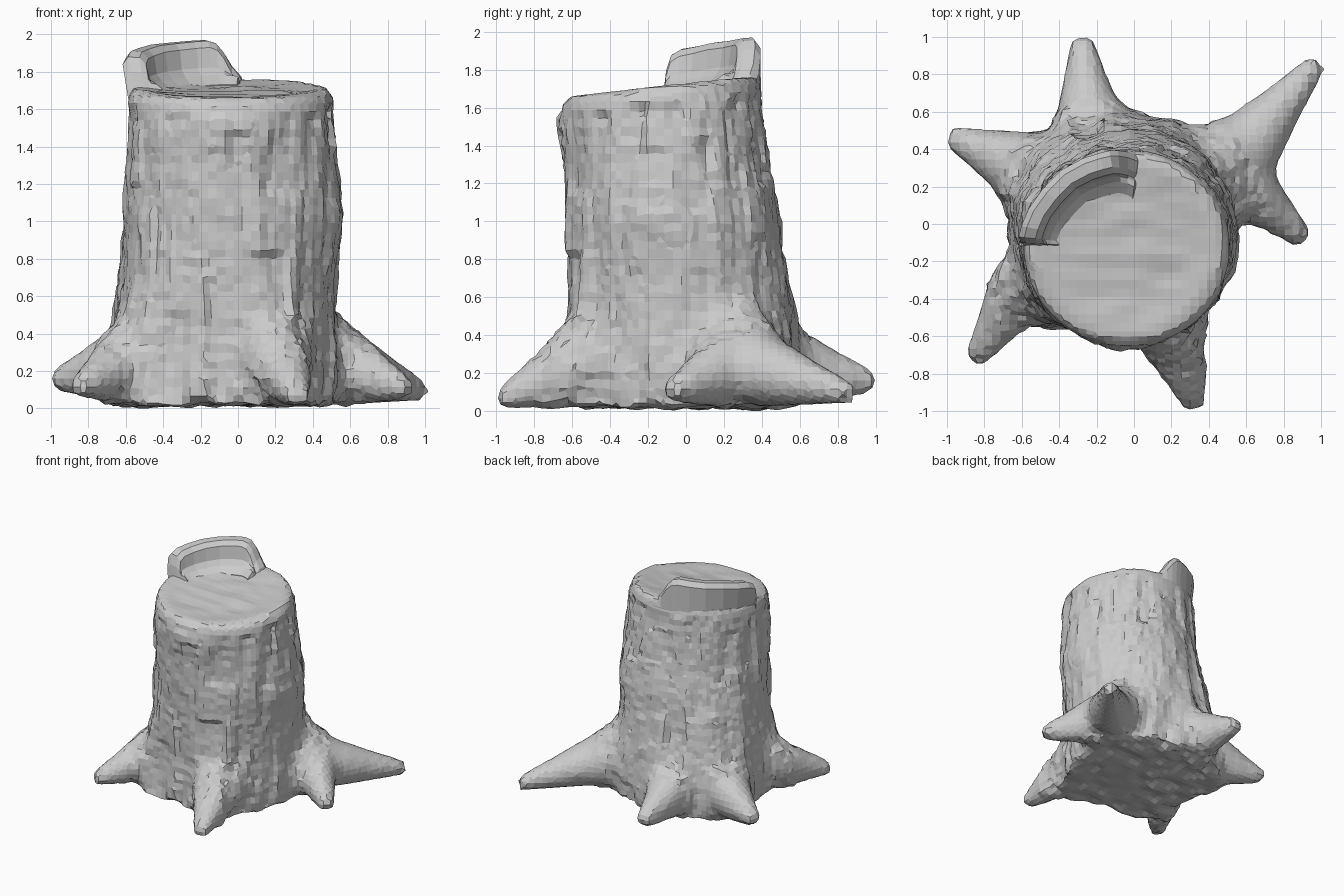
import bpy, bmesh, math, random
from mathutils import Vector, noise

if "Cube" in bpy.data.objects:
    bpy.data.objects.remove(bpy.data.objects["Cube"])

random.seed(4)


def make(name, bm):
    bmesh.ops.recalc_face_normals(bm, faces=bm.faces)
    me = bpy.data.meshes.new(name)
    bm.to_mesh(me)
    bm.free()
    ob = bpy.data.objects.new(name, me)
    bpy.context.collection.objects.link(ob)
    return ob


def loft(bm, rings):
    """Skin a list of closed point loops and cap both ends."""
    loops = [[bm.verts.new(p) for p in r] for r in rings]
    n = len(loops[0])
    for a, b in zip(loops, loops[1:]):
        for i in range(n):
            j = (i + 1) % n
            bm.faces.new((a[i], a[j], b[j], b[i]))
    bm.faces.new(loops[0][::-1])
    bm.faces.new(loops[-1])


def top_z(x, y):
    return 1.725 + 0.115 * y


# root flares on the trunk: angle in degrees, reach
FLARES = [(98, .12), (128, .13), (157, .19), (190, .06), (222, .17), (293, .14), (60, .09), (30, .08)]


def flare(th, z):
    fall = max(0, 1 - z / 1.15) ** 1.5
    s = 0
    for a, amp in FLARES:
        d = (th - math.radians(a) + math.pi) % (2 * math.pi) - math.pi
        s += amp * math.exp(-(d / .3) ** 2)
    return s * fall


# trunk: z, centre x, centre y, radius x, radius y
PROFILE = [(.02, -.04, -.04, .55, .56), (.2, -.04, -.03, .58, .585), (.45, -.05, -.03, .58, .575),
           (.7, -.04, -.05, .58, .565), (1.0, -.025, -.07, .59, .57), (1.3, -.03, -.1, .57, .545),
           (1.55, -.035, -.125, .555, .535), (1.68, -.04, -.13, .55, .525), (1.73, -.04, -.13, .52, .495)]
bm = bmesh.new()
rings = []
for z, cx, cy, rx, ry in PROFILE:
    ring = []
    for i in range(48):
        t = 2 * math.pi * i / 48
        f = flare(t, z)
        x, y = cx + (rx + f) * math.cos(t), cy + (ry + f) * math.sin(t)
        ring.append((x, y, z * (1 + (top_z(x, y) / 1.725 - 1) * (z / 1.725) ** 3)))
    rings.append(ring)
loft(bm, rings)

# roots: base, middle, tip (xy), underside height at tip, width and height factors
ROOTS = [((-.2, .25), (-.25, .66), (-.28, 1.0), .1, .75, .8),
         ((-.35, .15), (-.67, .34), (-.99, .47), .1, .95, .95),
         ((-.35, -.12), (-.64, -.4), (-.86, -.735), .06, .85, 1.0),
         ((.08, -.3), (.24, -.66), (.325, -.99), .01, 1.0, 1.1),
         ((.2, .2), (.63, .44), (.985, .87), .04, 1.05, .85),
         ((.35, .3), (.66, .14), (.915, -.09), .05, .75, .8)]
SECT = [(0, .28, .36), (.25, .25, .31), (.5, .185, .205), (.75, .112, .125), (.92, .075, .078), (1, .052, .05)]
for base, mid, tip, low, wf, hf in ROOTS:
    b, m, t = (Vector(p) for p in (base, mid, tip))
    rings = []
    for u, w, h in SECT:
        p = b.lerp(m, u * 2) if u < .5 else m.lerp(t, u * 2 - 1)
        d = (t - b).lerp(t - m, u).normalized()
        k = wf + (1 - wf) * u
        h *= hf + (1 - hf) * u
        z0 = .015 + (low - .015) * u ** 2
        rings.append([(p.x - d.y * w * k * math.cos(a), p.y + d.x * w * k * math.cos(a),
                       z0 + h + h * math.sin(a))
                      for a in (2 * math.pi * i / 14 for i in range(14))])
    loft(bm, rings)
stump = make("stump_trunk_and_roots", bm)

# fuse trunk and roots into one skin
mod = stump.modifiers.new("fuse", 'REMESH')
mod.mode = 'VOXEL'
mod.voxel_size = .046
dg = bpy.context.evaluated_depsgraph_get()
fused = bpy.data.meshes.new_from_object(stump.evaluated_get(dg))
stump.modifiers.clear()
stump.data = fused

bm = bmesh.new()
bm.from_mesh(fused)
# soften the root joints
for _ in range(3):
    low = [v for v in bm.verts if .08 < v.co.z < .85 and math.hypot(v.co.x, v.co.y) < .85]
    bmesh.ops.smooth_vert(bm, verts=low, factor=.5, use_axis_x=True, use_axis_y=True, use_axis_z=True)
bm.normal_update()
# bark plates on the sides, shallow dish on the cut, rough underside
for v in bm.verts:
    x, y, z = v.co
    r = math.hypot(x + .04, y + .1)
    th = math.atan2(y + .1, x + .04)
    if v.normal.z > .7 and z > 1.5:
        dish = max(0, 1 - (r / .47) ** 4)
        v.co.z += -.02 * dish + .014 * noise.noise(Vector((x * 5, y * 9, 3))) * dish
    elif v.normal.z < -.6 and r < .6:
        v.co.z += .03 * noise.noise(Vector((x * 8, y * 8, 1)))
    elif r < .78 and z < top_z(x, y) - .1:
        q = Vector((math.cos(th) * 5, math.sin(th) * 5, z * 2.2))
        plate = noise.cell(Vector((th * 5 + 50, z * 3 + 9 * noise.cell(Vector((th * 5 + 50, 0, 0))), 0)))
        n = v.normal.copy()
        v.co += n * (.025 * noise.noise(q) + .014 * (plate - .4) + random.uniform(-.006, .006))
        v.co.z += random.uniform(-.008, .008)
    v.co.z = max(v.co.z, .0)
bm.to_mesh(fused)
bm.free()
for p in fused.polygons:
    p.use_smooth = False

# broken rim: angle in degrees, top height, outer radius (height 0 = sunk in the cut)
RIM = [(80, 0, .49), (83, 1.775, .50), (89, 1.83, .515), (95, 1.91, .525), (100, 1.955, .53), (106, 1.97, .53),
       (116, 1.965, .535), (130, 1.955, .545), (145, 1.945, .55), (158, 1.925, .565), (168, 1.91, .575),
       (174, 1.88, .58), (177, 1.8, .565), (179, 0, .54)]
bm = bmesh.new()
rings = []
for a, zt, ro in RIM:
    c, s = math.cos(math.radians(a)), math.sin(math.radians(a))
    zb = top_z(0, -.13 + .45 * s)
    zt = zt or zb - .06
    h = max(zt - zb, 0)
    prof = [(.50, 1.45), (.525, zb - .06), (ro, zt - .04), (ro - .03, zt), (ro - .09, zt - .005), (ro - .125, zt - .04),
            (ro - .14, zb + .3 * h), (ro - .17, zb + .02), (ro - .23, zb - .03), (.3, 1.45)]
    rings.append([(-.04 + r * c, -.13 + r * s, min(z, zt)) for r, z in prof])
loft(bm, rings)
make("broken_rim", bm)
